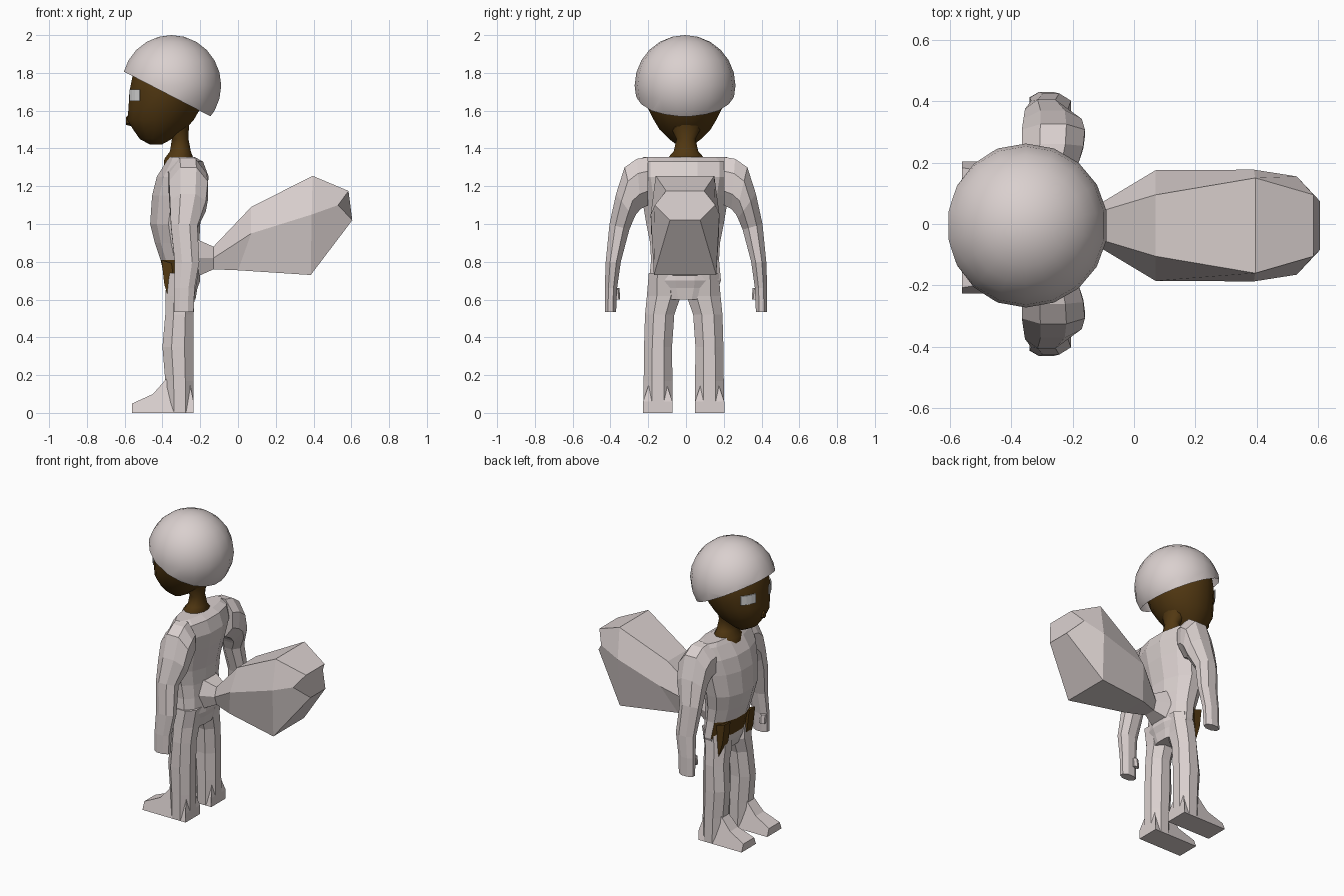
import bpy, bmesh, math
from mathutils import Vector as V, Matrix

if "Cube" in bpy.data.objects:
    bpy.data.objects.remove(bpy.data.objects["Cube"])


def material(name, rgb):
    m = bpy.data.materials.new(name)
    m.diffuse_color = (*rgb, 1)
    m.use_nodes = True
    m.node_tree.nodes["Principled BSDF"].inputs["Base Color"].default_value = m.diffuse_color
    return m


PALE = material("pale grey", (0.70, 0.63, 0.62))
BROWN = material("dark brown", (0.085, 0.04, 0.006))
EYE = material("eye white", (0.75, 0.75, 0.75))


def finish(name, bm, mats, smooth=None):
    bmesh.ops.recalc_face_normals(bm, faces=bm.faces[:])
    me = bpy.data.meshes.new(name)
    bm.to_mesh(me)
    bm.free()
    for m in mats:
        me.materials.append(m)
    ob = bpy.data.objects.new(name, me)
    bpy.context.collection.objects.link(ob)
    if smooth:
        bpy.ops.object.select_all(action='DESELECT')
        bpy.context.view_layer.objects.active = ob
        ob.select_set(True)
        bpy.ops.object.shade_smooth_by_angle(angle=math.radians(smooth))
    return ob


def ring(c, u, v, n):
    """Polygon with flat sides whose extents are exactly c +- u and c +- v."""
    k = 1 / math.cos(math.pi / n)
    return [V(c) + (V(u) * math.cos(a) + V(v) * math.sin(a)) * k
            for a in (math.tau * (i + 0.5) / n for i in range(n))]


def zring(z, xf, xb, y0, y1, n=8):
    return ring(((xf + xb) / 2, (y0 + y1) / 2, z), ((xb - xf) / 2, 0, 0),
                (0, (y1 - y0) / 2, 0), n)


def loft_bm(rings):
    bm = bmesh.new()
    vs = [[bm.verts.new(p) for p in r] for r in rings]
    n = len(vs[0])
    for a, b in zip(vs, vs[1:]):
        for i in range(n):
            j = (i + 1) % n
            bm.faces.new((a[i], a[j], b[j], b[i]))
    bm.faces.new(vs[0])
    bm.faces.new(vs[-1])
    bmesh.ops.recalc_face_normals(bm, faces=bm.faces[:])
    return bm


def loft(name, rings, mat, smooth=None):
    return finish(name, loft_bm(rings), [mat], smooth)


# Torso and pelvis, with the bare brown strip at the front of the waist
torso = [(.60, -.36, -.225, .13), (.66, -.38, -.215, .175), (.70, -.385, -.20, .19),
         (.81, -.41, -.205, .18), (.90, -.44, -.205, .185), (1.0, -.465, -.20, .205),
         (1.15, -.455, -.17, .23), (1.25, -.43, -.155, .25), (1.33, -.38, -.185, .25),
         (1.355, -.36, -.23, .22)]
bm = loft_bm([zring(z, f, b, -w - .005, w - .005, 12) for z, f, b, w in torso])
for f in bm.faces:
    z = f.calc_center_median().z
    f.material_index = 1 if f.normal.x < -0.3 and .69 < z < .81 else 0
finish("torso", bm, [PALE, BROWN])

# Neck
loft("neck", [zring(z, f, b, -w, w, 12) for z, f, b, w in [
    (1.29, -.395, -.25, .09), (1.345, -.39, -.235, .10), (1.385, -.36, -.25, .065),
    (1.45, -.35, -.262, .05), (1.52, -.40, -.26, .085), (1.58, -.42, -.24, .1)]],
    BROWN, 60)

# Head
loft("head", [zring(z, f, b, -w - .005, w - .005, 16) for z, f, b, w in [
    (1.42, -.465, -.405, .045), (1.45, -.52, -.35, .085), (1.50, -.555, -.28, .135),
    (1.55, -.585, -.235, .165), (1.61, -.58, -.20, .195), (1.70, -.575, -.17, .22),
    (1.80, -.555, -.155, .22), (1.89, -.50, -.21, .16), (1.94, -.42, -.28, .08)]],
    BROWN, 70)

# Nose
loft("nose", [ring((x, 0, z), (0, w, 0), (0, 0, h), 6) for x, z, w, h in [
    (-.55, 1.56, .03, .04), (-.592, 1.545, .015, .018)]], BROWN)

# Eyes: thin plates wrapped around the face
for s, side in ((-1, "right"), (1, "left")):
    bm = bmesh.new()
    cols = []
    for i in range(4):
        a = math.radians(18 + 9 * i)
        cols.append([bm.verts.new((-.37 - .212 * math.cos(a),
                                   s * .226 * math.sin(a) - .005, z))
                     for z in (1.65, 1.712)])
    for a, b in zip(cols, cols[1:]):
        bm.faces.new((a[0], b[0], b[1], a[1]) if s < 0 else (a[1], b[1], b[0], a[0]))
    if sum(f.normal.x for f in bm.faces) > 0:
        bmesh.ops.reverse_faces(bm, faces=bm.faces[:])
    ob = finish(side + "_eye", bm, [EYE])
    mod = ob.modifiers.new("plate", 'SOLIDIFY')
    mod.thickness = .006
    mod.offset = 0

# Hair cap: sphere cut by a tilted plane
bm = bmesh.new()
bmesh.ops.create_uvsphere(bm, u_segments=18, v_segments=12, radius=.267,
                          matrix=Matrix.Translation((-.352, -.005, 1.733)))
bmesh.ops.bisect_plane(bm, geom=bm.verts[:] + bm.edges[:] + bm.faces[:],
                       plane_co=(-.378, 0, 1.69), plane_no=(.46, 0, .89),
                       clear_inner=True)
finish("hair_cap", bm, [PALE], 50)

# Arms, legs and feet, one of each per side
arm = [((.20, 1.355), (.20, 1.10), -.37, -.18), ((.26, 1.345), (.24, 1.08), -.365, -.165),
       ((.325, 1.30), (.265, 1.05), -.365, -.16), ((.37, 1.16), (.275, 1.03), -.36, -.17),
       ((.405, 1.0), (.30, .97), -.355, -.215), ((.425, .80), (.345, .80), -.335, -.205),
       ((.43, .66), (.365, .66), -.34, -.23), ((.43, .535), (.37, .535), -.34, -.235)]
leg = [(.74, -.375, -.21, .03, .185), (.62, -.385, -.23, .015, .195),
       (.52, -.385, -.235, .05, .205), (.35, -.40, -.235, .062, .21),
       (.17, -.385, -.235, .06, .212), (0, -.38, -.235, .06, .215)]
foot = [(-.56, 0, 0), (-.56, .05, .02), (-.45, .10, .035), (-.38, .18, .04),
        (-.26, .18, .04), (-.235, .06, 0), (-.235, 0, 0)]
for s, side in ((-1, "right"), (1, "left")):
    rings = []
    for (yo, zo), (yi, zi), xf, xb in arm:
        rings.append(ring(((xf + xb) / 2, s * (yo + yi) / 2, (zo + zi) / 2),
                          ((xb - xf) / 2, 0, 0),
                          (0, s * (yo - yi) / 2, (zo - zi) / 2), 8))
    loft(side + "_arm", rings, PALE)
    loft(side + "_thumb", [zring(z, -.34, -.30, *sorted((s * a, s * b)), 6)
                           for z, a, b in ((.60, .35, .375), (.66, .355, .39))], PALE)
    yc = -.012
    loft(side + "_leg", [zring(z, f, b, *sorted((s * i + yc, s * o + yc)))
                         for z, f, b, i, o in leg], PALE)
    loft(side + "_foot", [[V((x, s * (.06 + d) + yc, z)) for x, z, d in foot],
                          [V((x, s * (.215 - d) + yc, z)) for x, z, d in foot]], PALE)
    # Bare wedge at the hip crease
    wedge = [(-.405, .81), (-.345, .79), (-.352, .66), (-.36, .58), (-.39, .68)]
    loft(side + "_hip_wedge", [[V((x, s * y, z)) for x, z in wedge]
                               for y in (.10, .165)], BROWN)

# Tail: six-sided rings given by their top, side and bottom points (x, z, half width)
tail = [((-.22, .92, .07), (-.22, .82, .10), (-.22, .72, .07)),
        ((-.13, .88, .04), (-.13, .82, .06), (-.13, .76, .04)),
        ((.07, 1.09, .10), (.07, .95, .18), (0, .755, .09)),
        ((.395, 1.255, .155), (.39, 1.05, .182), (.385, .73, .165)),
        ((.585, 1.175, .10), (.53, 1.10, .16), (.605, 1.02, .08))]
loft("tail", [[V((x, s * w - .005, z)) for s, pts in ((1, r), (-1, r[::-1]))
               for x, z, w in pts] for r in tail], PALE)
